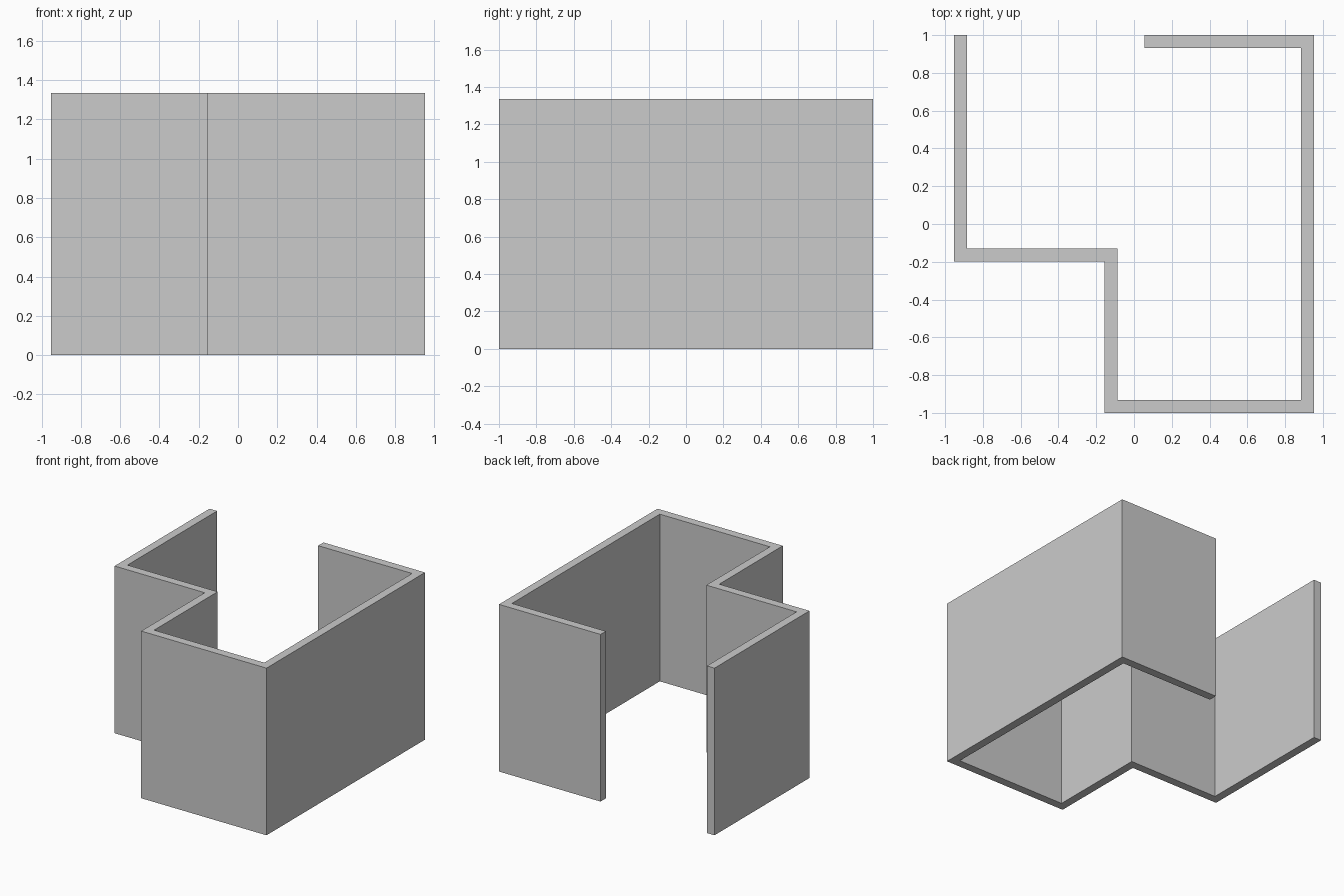
import bpy
import bmesh

if "Cube" in bpy.data.objects:
    bpy.data.objects.remove(bpy.data.objects["Cube"])

X, T, HEIGHT = 0.952, 0.067, 1.335   # half width, wall thickness, wall height
STEP_X, STEP_Y, END_X = -0.155, -0.198, 0.055

# Outer and inner wall lines in plan, from the free back-left end to the back-right end
outer = [(-X, 1), (-X, STEP_Y), (STEP_X, STEP_Y), (STEP_X, -1),
         (X, -1), (X, 1), (END_X, 1)]
inner = [(-X + T, 1), (-X + T, STEP_Y + T), (STEP_X + T, STEP_Y + T), (STEP_X + T, -1 + T),
         (X - T, -1 + T), (X - T, 1 - T), (END_X, 1 - T)]

# Mitred strip of quads on the floor, raised to full height
bm = bmesh.new()
a = [bm.verts.new((x, y, 0)) for x, y in outer]
b = [bm.verts.new((x, y, 0)) for x, y in inner]
floor = [bm.faces.new((a[i], a[i + 1], b[i + 1], b[i])) for i in range(len(a) - 1)]
raised = bmesh.ops.extrude_face_region(bm, geom=floor, use_keep_orig=True)["geom"]
bmesh.ops.translate(bm, vec=(0, 0, HEIGHT),
                    verts=[g for g in raised if isinstance(g, bmesh.types.BMVert)])
bmesh.ops.recalc_face_normals(bm, faces=bm.faces)

mesh = bpy.data.meshes.new("room_walls")
bm.to_mesh(mesh)
bm.free()
walls = bpy.data.objects.new("room_walls", mesh)
bpy.context.collection.objects.link(walls)
